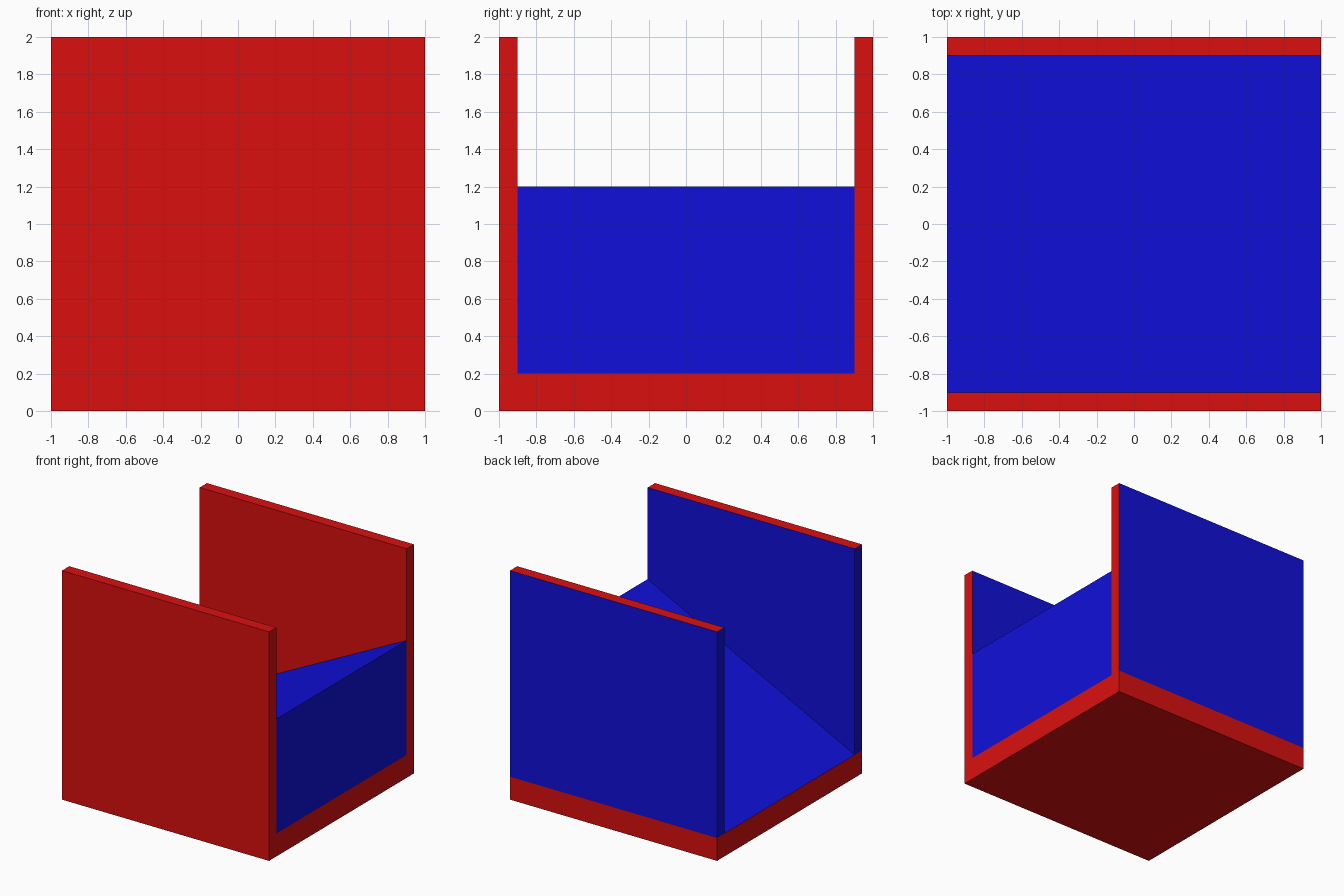
import bpy, bmesh
from mathutils import Vector

if "Cube" in bpy.data.objects:
    bpy.data.objects.remove(bpy.data.objects["Cube"])


def material(name, colour):
    m = bpy.data.materials.new(name)
    m.diffuse_color = (*colour, 1.0)
    m.use_nodes = True
    m.node_tree.nodes["Principled BSDF"].inputs["Base Color"].default_value = m.diffuse_color
    return m


RED = material("red", (0.7, 0.005, 0.005))
BLUE = material("blue", (0.005, 0.005, 0.7))


def prism(name, profile, y0, y1, mats):
    """Extrude an x-z profile from y0 to y1."""
    bm = bmesh.new()
    face = bm.faces.new([bm.verts.new((x, y0, z)) for x, z in profile])
    ext = bmesh.ops.extrude_face_region(bm, geom=[face], use_keep_orig=True)
    moved = [v for v in ext["geom"] if isinstance(v, bmesh.types.BMVert)]
    bmesh.ops.translate(bm, verts=moved, vec=Vector((0, y1 - y0, 0)))
    bmesh.ops.recalc_face_normals(bm, faces=bm.faces[:])
    mesh = bpy.data.meshes.new(name)
    bm.to_mesh(mesh)
    bm.free()
    for m in mats:
        mesh.materials.append(m)
    ob = bpy.data.objects.new(name, mesh)
    bpy.context.collection.objects.link(ob)
    return ob


def rect(z0, z1):
    return [(-1, z0), (1, z0), (1, z1), (-1, z1)]


# Floor slab
prism("base", rect(0, 0.2), -1, 1, [RED])

# Ramp rising towards +x
prism("ramp", [(-1, 0.2), (1, 0.2), (1, 1.2)], -0.9, 0.9, [BLUE])

# Side walls: faces turned to the back or left are blue, the rest red
for name, y0 in (("front_wall", -1.0), ("back_wall", 0.9)):
    wall = prism(name, rect(0.2, 2), y0, y0 + 0.1, [RED, BLUE])
    for p in wall.data.polygons:
        p.material_index = int(p.normal.y > 0.5 or p.normal.x < -0.5)
